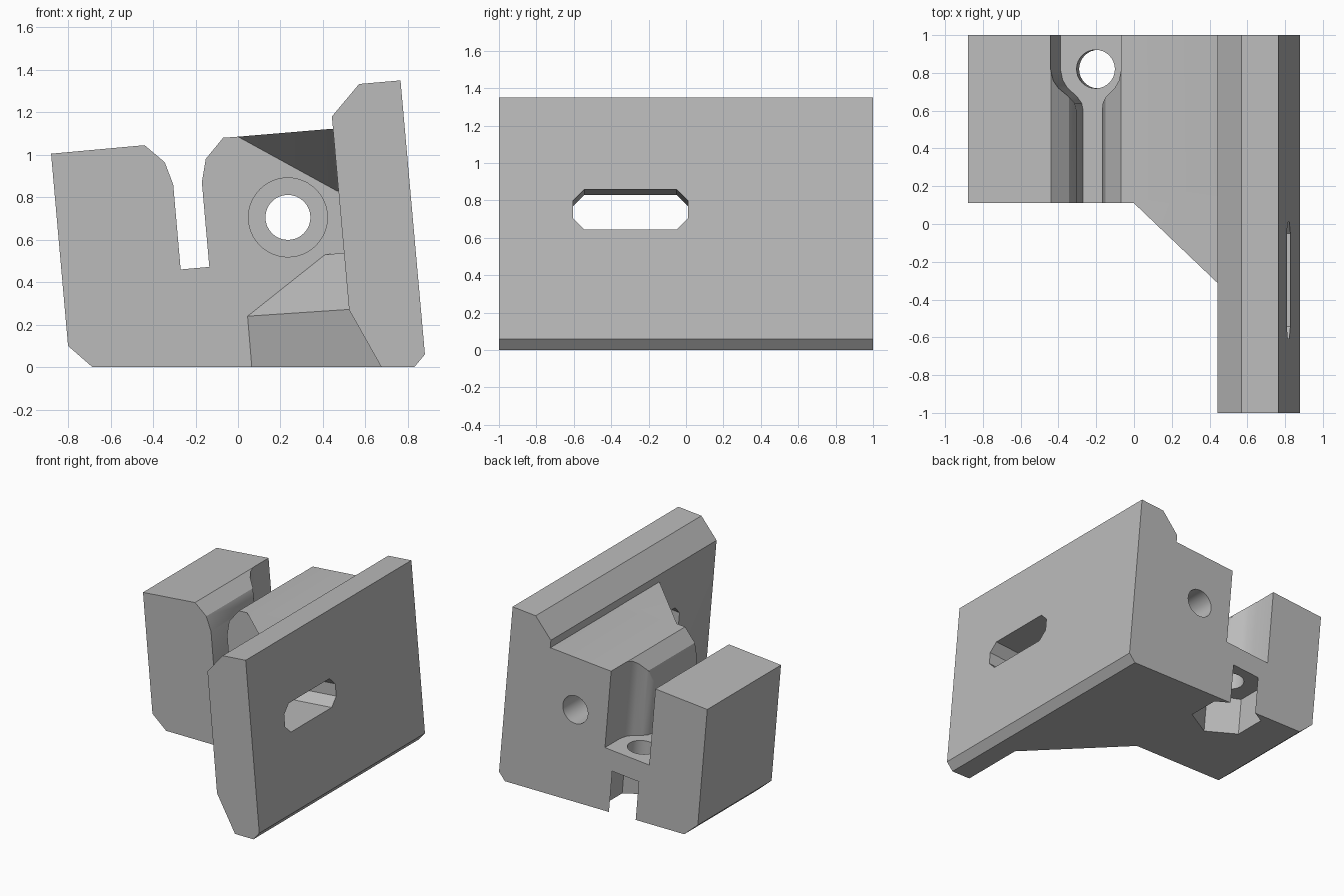
import bpy, bmesh, math
from mathutils import Matrix, Vector

if "Cube" in bpy.data.objects:
    bpy.data.objects.remove(bpy.data.objects["Cube"], do_unlink=True)

grey = bpy.data.materials.new("plain grey")
grey.use_nodes = True
COLOUR = (0.5, 0.5, 0.5, 1)
grey.diffuse_color = COLOUR
grey.node_tree.nodes["Principled BSDF"].inputs["Base Color"].default_value = COLOUR

LEAN = Matrix.Rotation(math.radians(-5), 4, 'Y')


def finish(bm, name, matrix=Matrix()):
    bmesh.ops.transform(bm, matrix=matrix, verts=bm.verts)
    bmesh.ops.recalc_face_normals(bm, faces=bm.faces)
    mesh = bpy.data.meshes.new(name)
    bm.to_mesh(mesh)
    bm.free()
    mesh.materials.append(grey)
    ob = bpy.data.objects.new(name, mesh)
    bpy.context.collection.objects.link(ob)
    return ob


def prism(name, base, sweep, matrix=Matrix()):
    bm = bmesh.new()
    face = bm.faces.new([bm.verts.new(p) for p in base])
    new = bmesh.ops.extrude_face_region(bm, geom=[face])["geom"]
    bmesh.ops.translate(bm, vec=sweep, verts=[g for g in new if isinstance(g, bmesh.types.BMVert)])
    return finish(bm, name, matrix)


def along_y(name, profile, y0, y1):
    return prism(name, [(x, y0, z) for x, z in profile], (0, y1 - y0, 0))


def hull(name, points):
    bm = bmesh.new()
    for p in points:
        bm.verts.new(p)
    bmesh.ops.convex_hull(bm, input=bm.verts)
    return finish(bm, name)


def circle(r, n, turn=0.0):
    return [(r * math.cos(turn + math.tau * i / n), r * math.sin(turn + math.tau * i / n)) for i in range(n)]


def combine(target, tool, operation):
    mod = target.modifiers.new(tool.name, 'BOOLEAN')
    mod.operation, mod.solver, mod.object = operation, 'EXACT', tool
    bpy.context.view_layer.objects.active = target
    bpy.ops.object.modifier_apply(modifier=mod.name)
    bpy.data.objects.remove(tool, do_unlink=True)


# Slotted block with rounded slot mouth
FRONT = 0.11
bracket = along_y("bracket", [
    (-.88, 1.005), (-.44, 1.045), (-.345, .965), (-.305, .86), (-.27, .46), (-.135, .472),
    (-.17, .87), (-.152, .98), (-.07, 1.08), (0, 1.085), (.44, 1.122), (.56, 1.1),
    (.72, 0), (-.685, 0), (-.8, .1)], FRONT, 1)

# Tall mounting plate
plate = along_y("mounting_plate", [
    (.83, 0), (.88, .06), (.765, 1.35), (.57, 1.333), (.442, 1.18), (.523, .27), (.675, 0)], -1, 1)

# Upper and lower diagonal gussets between block and plate
IN = FRONT + .1
upper = hull("upper_gusset", [
    (0, FRONT, 1.085), (.44, -.31, 1.122), (.465, FRONT, .83),
    (.52, -.31, 1.12), (.52, FRONT, .83), (.44, IN, 1.122)])
lower = hull("lower_gusset", [
    (.065, FRONT, 0), (.675, -.5, 0), (.045, FRONT, .24), (.523, -.37, .272),
    (.41, FRONT, .53), (.5, .02, .538), (.55, .02, .538), (.56, -.37, .272), (.72, -.5, 0),
    (.72, IN, 0), (.55, IN, .53), (.41, IN, .53), (.065, IN, 0), (.045, IN, .24)])
for part in (plate, upper, lower):
    combine(bracket, part, 'UNION')

# Flared rear part of the slot
side = [(.067, .5), (.067, .6), (.075, .64), (.1, .675), (.15, .72), (.175, .76), (.188, .82), (.188, 1.1)]
plan = side + [(-u, y) for u, y in reversed(side)]
floor = Matrix.Translation((-.2025, 0, .466)) @ LEAN
flare = prism("flare_cutter", [(u, y, 0) for u, y in plan], (0, 0, 1), floor)

# Vertical bolt hole and hexagonal nut pocket under it
bolt_axis = Matrix.Translation((-.162, .82, 0)) @ LEAN
bolt = prism("bolt_cutter", [(x, y, -.1) for x, y in circle(.102, 32)], (0, 0, .7), bolt_axis)
nut = prism("nut_cutter", [(x, y, -.1) for x, y in circle(.245, 6, math.pi / 2)], (0, 0, .41), bolt_axis)

# Cross hole with a counterbore at the front
cx, cz = .235, .705
cross = along_y("cross_cutter", [(cx + x, cz + z) for x, z in circle(.106, 32)], -.2, 1.2)
bore = along_y("bore_cutter", [(cx + x, cz + z) for x, z in circle(.186, 48)], -.05, FRONT + .15)

# Long slot through the plate with clipped corners
L, H, C = .308, .108, .062
outline = [(-L, -H + C), (-L + C, -H), (L - C, -H), (L, -H + C),
           (L, H - C), (L - C, H), (-L + C, H), (-L, H - C)]
slot = prism("slot_cutter", [(-.22, y, z) for y, z in outline], (.5, 0, 0),
             Matrix.Translation((.65, -.297, .737)) @ LEAN)

for cutter in (flare, bolt, nut, cross, bore, slot):
    combine(bracket, cutter, 'DIFFERENCE')

bpy.ops.object.select_all(action='DESELECT')
bracket.select_set(True)
bpy.context.view_layer.objects.active = bracket
bpy.ops.object.shade_smooth_by_angle(angle=math.radians(25))
